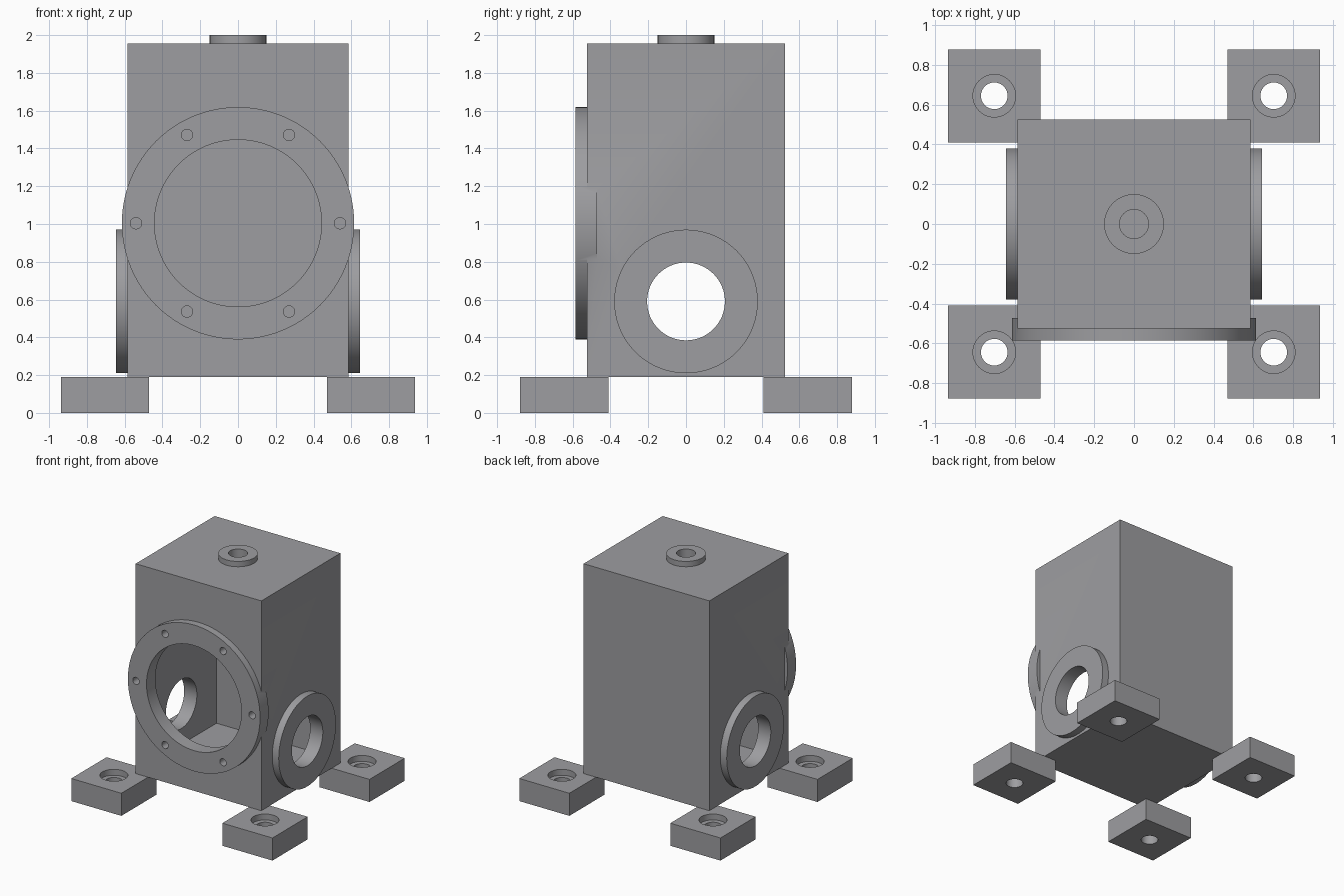
import bpy, math
from mathutils import Vector

if "Cube" in bpy.data.objects:
    bpy.data.objects.remove(bpy.data.objects["Cube"])

iron = bpy.data.materials.new("cast_grey")
iron.diffuse_color = (0.34, 0.34, 0.355, 1)
iron.use_nodes = True
iron.node_tree.nodes["Principled BSDF"].inputs["Base Color"].default_value = iron.diffuse_color


def box(name, lo, hi):
    lo, hi = Vector(lo), Vector(hi)
    bpy.ops.mesh.primitive_cube_add(size=1, location=(lo + hi) / 2)
    ob = bpy.context.object
    ob.name = name
    ob.scale = hi - lo
    bpy.ops.object.transform_apply(location=True, rotation=True, scale=True)
    return ob


def rod(name, a, b, r, sides=64):
    """Cylinder running from point a to point b."""
    a, b = Vector(a), Vector(b)
    bpy.ops.mesh.primitive_cylinder_add(vertices=sides, radius=r, depth=(b - a).length,
                                        location=(a + b) / 2)
    ob = bpy.context.object
    ob.name = name
    ob.rotation_euler = (b - a).to_track_quat('Z', 'Y').to_euler()
    bpy.ops.object.transform_apply(location=True, rotation=True, scale=True)
    return ob


def combine(target, tool, operation):
    """Apply a boolean and discard the tool."""
    mod = target.modifiers.new("bool", 'BOOLEAN')
    mod.operation, mod.solver, mod.object = operation, 'EXACT', tool
    bpy.ops.object.select_all(action='DESELECT')
    bpy.context.view_layer.objects.active = target
    target.select_set(True)
    bpy.ops.object.modifier_apply(modifier=mod.name)
    bpy.data.objects.remove(tool)


def finish(ob):
    ob.data.materials.clear()
    ob.data.materials.append(iron)
    bpy.ops.object.select_all(action='DESELECT')
    bpy.context.view_layer.objects.active = ob
    ob.select_set(True)
    bpy.ops.object.shade_smooth_by_angle(angle=math.radians(30))


# Housing block with its flanges
housing = box("housing", (-0.585, -0.525, 0.19), (0.585, 0.525, 1.955))
FZ, SZ = 1.004, 0.59          # heights of the front and side bores
flanges = [
    rod("front_flange", (0, -0.585, FZ), (0, -0.472, FZ), 0.615, 96),
    rod("top_boss", (0, 0, 1.92), (0, 0, 2.0), 0.15),
]
for s in (-1, 1):
    flanges.append(rod("side_flange", (s * 0.645, 0, SZ), (s * 0.535, 0, SZ), 0.38, 96))
for f in flanges:
    combine(housing, f, 'UNION')

# Hollow interior, then the bores
combine(housing, box("cavity", (-0.527, -0.467, 0.25), (0.527, 0.467, 1.895)), 'DIFFERENCE')
bores = [
    rod("front_bore", (0, -0.7, FZ), (0, -0.3, FZ), 0.442, 96),
    rod("side_bore", (-0.8, 0, SZ), (0.8, 0, SZ), 0.206),
    rod("top_bore", (0, 0, 1.7), (0, 0, 2.1), 0.073),
]
# Bolt holes around the front flange
for i in range(6):
    a = math.radians(60 * i)
    x, z = 0.54 * math.cos(a), FZ + 0.54 * math.sin(a)
    bores.append(rod("bolt_hole", (x, -0.7, z), (x, -0.5, z), 0.03, 24))
for b in bores:
    combine(housing, b, 'DIFFERENCE')
finish(housing)

# Four mounting feet with counterbored holes
for sx, xn in ((-1, "left"), (1, "right")):
    for sy, yn in ((-1, "front"), (1, "back")):
        x, y = sx * 0.703, sy * 0.645
        foot = box(f"{yn}_{xn}_foot", (x - 0.233, y - 0.234, 0), (x + 0.233, y + 0.234, 0.19))
        combine(foot, rod("foot_hole", (x, y, -0.1), (x, y, 0.3), 0.067, 48), 'DIFFERENCE')
        combine(foot, rod("counterbore", (x, y, 0.14), (x, y, 0.3), 0.107, 48), 'DIFFERENCE')
        finish(foot)
